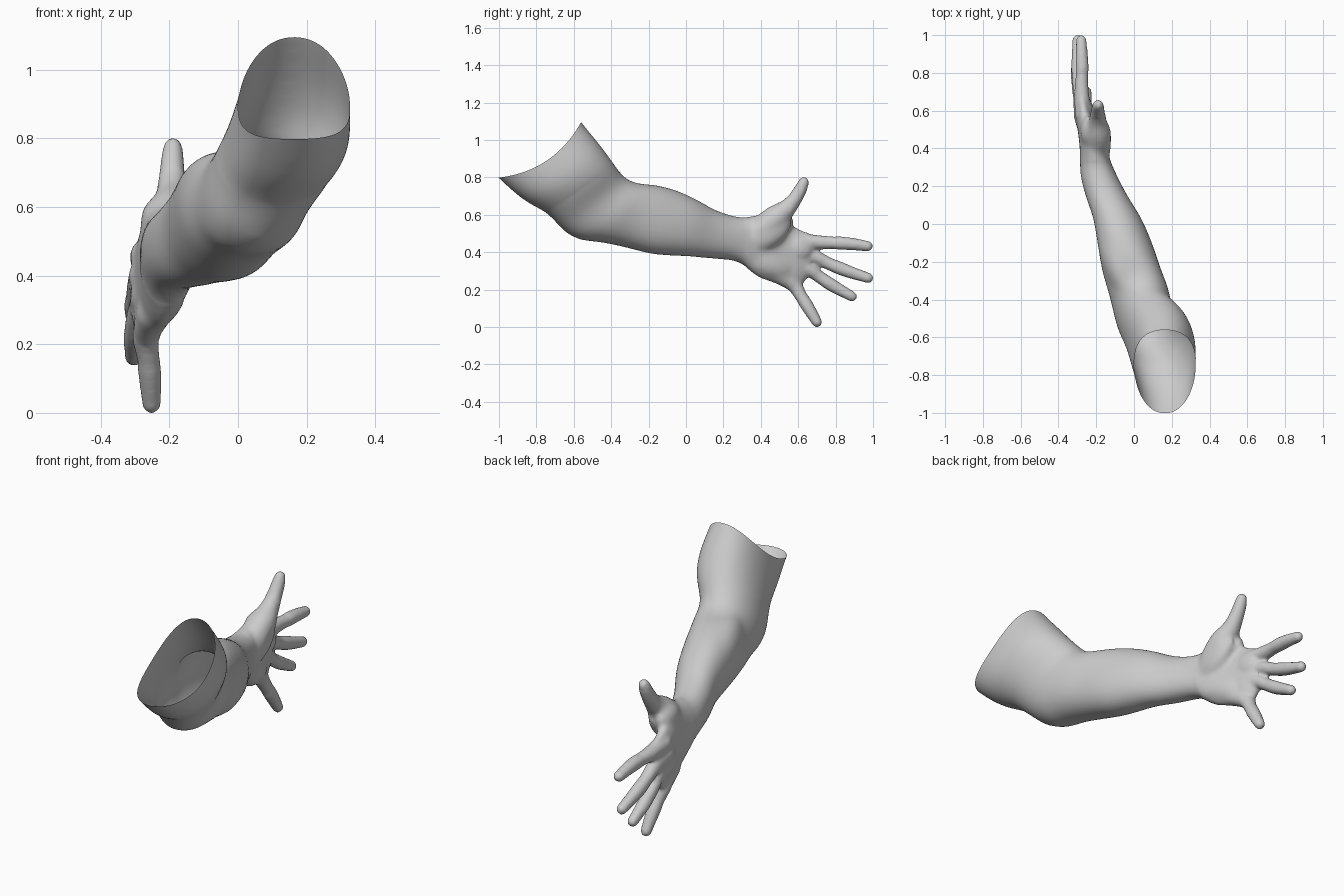
import bpy, bmesh, math
from mathutils import Vector, Matrix

if "Cube" in bpy.data.objects:
    bpy.data.objects.remove(bpy.data.objects["Cube"])

# Arm cross-sections: top (y, z), bottom (y, z), left x, right x
RINGS = [
    (-.63, 1.20, -1.09, .88, .01, .325),
    (-.56, 1.10, -1.01, .80, .00, .328),
    (-.455, .97, -.88, .69, -.03, .325),
    (-.385, .875, -.75, .61, -.06, .288),
    (-.335, .81, -.66, .52, -.095, .225),
    (-.30, .785, -.57, .465, -.115, .20),
    (-.25, .768, -.46, .452, -.137, .185),
    (-.16, .760, -.33, .425, -.17, .145),
    (-.05, .732, -.17, .386, -.192, .10),
    (.06, .682, .00, .376, -.217, .04),
    (.16, .627, .13, .363, -.257, -.03),
    (.25, .597, .25, .353, -.284, -.085),
    (.32, .588, .31, .325, -.287, -.115),
    (.40, .60, .39, .263, -.287, -.15),
    (.50, .585, .49, .228, -.298, -.19),
    (.60, .525, .57, .20, -.310, -.22),
    (.67, .497, .61, .215, -.314, -.24),
    (.70, .475, .64, .25, -.308, -.255),
]
SEG = 28


def catmull(a, b, c, d, t):
    return [.5 * (2 * q + (r - p) * t + (2 * p - 5 * q + 4 * r - s) * t * t
                  + (3 * q - p - 3 * r + s) * t ** 3) for p, q, r, s in zip(a, b, c, d)]


def loft(bm):
    """Smooth closed body through the arm and palm sections."""
    n, rows = len(RINGS), []
    for i in range(n - 1):
        ctl = [RINGS[max(0, min(n - 1, i + k))] for k in (-1, 0, 1, 2)]
        rows += [catmull(*ctl, t / 3) for t in range(3)]
    rows.append(RINGS[-1])
    loops = []
    for ty, tz, by, bz, xl, xr in rows:
        lean = -.025 * max(0, 1 - abs((ty + by) / 2 + .1) / .4)   # thumb-side lean
        loop = []
        for k in range(SEG):
            a = math.tau * k / SEG
            c, s = [math.copysign(abs(f) ** .92, f) for f in (math.cos(a), math.sin(a))]
            loop.append(bm.verts.new(((xl + xr) / 2 + s * (xr - xl) / 2 + c * lean,
                                      (ty + by) / 2 + c * (ty - by) / 2,
                                      (tz + bz) / 2 + c * (tz - bz) / 2)))
        loops.append(loop)
    for p, q in zip(loops, loops[1:]):
        for k in range(SEG):
            m = (k + 1) % SEG
            bm.faces.new((p[k], p[m], q[m], q[k]))
    bm.faces.new(loops[0][::-1])
    bm.faces.new(loops[-1])


def blob(bm, pos, size, direction=(0, 1, 0)):
    """Ellipsoid muscle whose long (y) axis follows a direction."""
    rot = Vector((0, 1, 0)).rotation_difference(Vector(direction)).to_matrix().to_4x4()
    mat = Matrix.Translation(pos) @ rot @ Matrix.Diagonal((*size, 1))
    bmesh.ops.create_icosphere(bm, subdivisions=3, radius=1, matrix=mat)


def chain(bm, pts):
    """Finger made of closely spaced spheres through (x, y, z, r) points."""
    for i in range(len(pts) - 1):
        ctl = [pts[max(0, min(len(pts) - 1, i + k))] for k in (-1, 0, 1, 2)]
        for t in range(11):
            x, y, z, r = catmull(*ctl, t / 10)
            bmesh.ops.create_icosphere(bm, subdivisions=2, radius=r,
                                       matrix=Matrix.Translation((x, y, z)))


bm = bmesh.new()
loft(bm)

# Elbow and forearm muscle masses
blob(bm, (.055, -.60, .555), (.07, .08, .07), (0, 1, -.8))
blob(bm, (.09, -.50, .53), (.065, .09, .06), (-.3, 1, -.2))
blob(bm, (-.085, -.18, .64), (.09, .24, .11), (-.3, 1, -.3))
blob(bm, (.025, -.24, .55), (.105, .27, .10), (-.4, 1, -.25))
# Thumb pad, little-finger pad, thumb web and knuckles
blob(bm, (-.175, .44, .51), (.05, .14, .085), (-.1, 1, .7))
blob(bm, (-.205, .43, .34), (.045, .15, .07), (-.25, 1, -.35))
blob(bm, (-.235, .49, .555), (.05, .085, .075))
blob(bm, (-.26, .58, .42), (.048, .10, .08))

# Fingers: index, middle, ring, little, thumb
chain(bm, [(-.27, .58, .46, .046), (-.277, .70, .453, .040), (-.276, .78, .45, .035),
           (-.275, .83, .448, .037), (-.277, .90, .442, .034), (-.279, .972, .432, .029)])
chain(bm, [(-.275, .56, .40, .046), (-.286, .68, .377, .039), (-.294, .76, .34, .035),
           (-.297, .82, .315, .037), (-.298, .89, .289, .034), (-.299, .974, .262, .029)])
chain(bm, [(-.27, .54, .34, .046), (-.282, .65, .31, .039), (-.295, .71, .27, .035),
           (-.298, .76, .236, .036), (-.301, .81, .206, .034), (-.303, .887, .163, .029)])
chain(bm, [(-.245, .48, .29, .055), (-.268, .575, .225, .042), (-.262, .615, .165, .035),
           (-.258, .64, .125, .036), (-.255, .665, .085, .034), (-.252, .70, .026, .029)])
chain(bm, [(-.20, .40, .51, .08), (-.19, .475, .58, .072), (-.192, .535, .63, .052),
           (-.192, .585, .69, .040), (-.191, .615, .74, .035), (-.19, .63, .775, .029)])

bmesh.ops.recalc_face_normals(bm, faces=bm.faces)
base = bpy.data.meshes.new("arm_base")
bm.to_mesh(base)
bm.free()
arm = bpy.data.objects.new("arm", base)
bpy.context.collection.objects.link(arm)

# Fuse everything into one skin and soften it
rem = arm.modifiers.new("fuse", 'REMESH')
rem.mode, rem.voxel_size = 'VOXEL', .0095
soft = arm.modifiers.new("soften", 'SMOOTH')
soft.factor, soft.iterations = .5, 7
dg = bpy.context.evaluated_depsgraph_get()
skin = bpy.data.meshes.new_from_object(arm.evaluated_get(dg))
arm.modifiers.clear()
arm.data = skin

# Blend the muscles and the palm more than the fingers
bm = bmesh.new()
bm.from_mesh(skin)
for limit, steps in ((.56, 12), (.33, 30)):
    part = [v for v in bm.verts if v.co.y < limit and v.co.z < 1.12]
    for _ in range(steps):
        bmesh.ops.smooth_vert(bm, verts=part, factor=.5,
                              use_axis_x=True, use_axis_y=True, use_axis_z=True)

# Cut the upper arm open and dip the rim at the sides
centre = Vector((.16, -.78, .95))
along = Vector((0, .44, .30)).normalized()
n = Vector((0, -.30, .44)).normalized()
bmesh.ops.bisect_plane(bm, geom=bm.verts[:] + bm.edges[:] + bm.faces[:], dist=1e-5,
                       plane_co=centre, plane_no=n, clear_outer=True)
for v in bm.verts:
    d = -(v.co - centre).dot(n)
    if d < .3:
        u = (v.co - centre).dot(along) / .27
        v.co -= n * .07 * max(0, 1 - u * u) * (1 - d / .3)
bm.to_mesh(skin)
bm.free()
skin.name = "arm"
for p in skin.polygons:
    p.use_smooth = True
